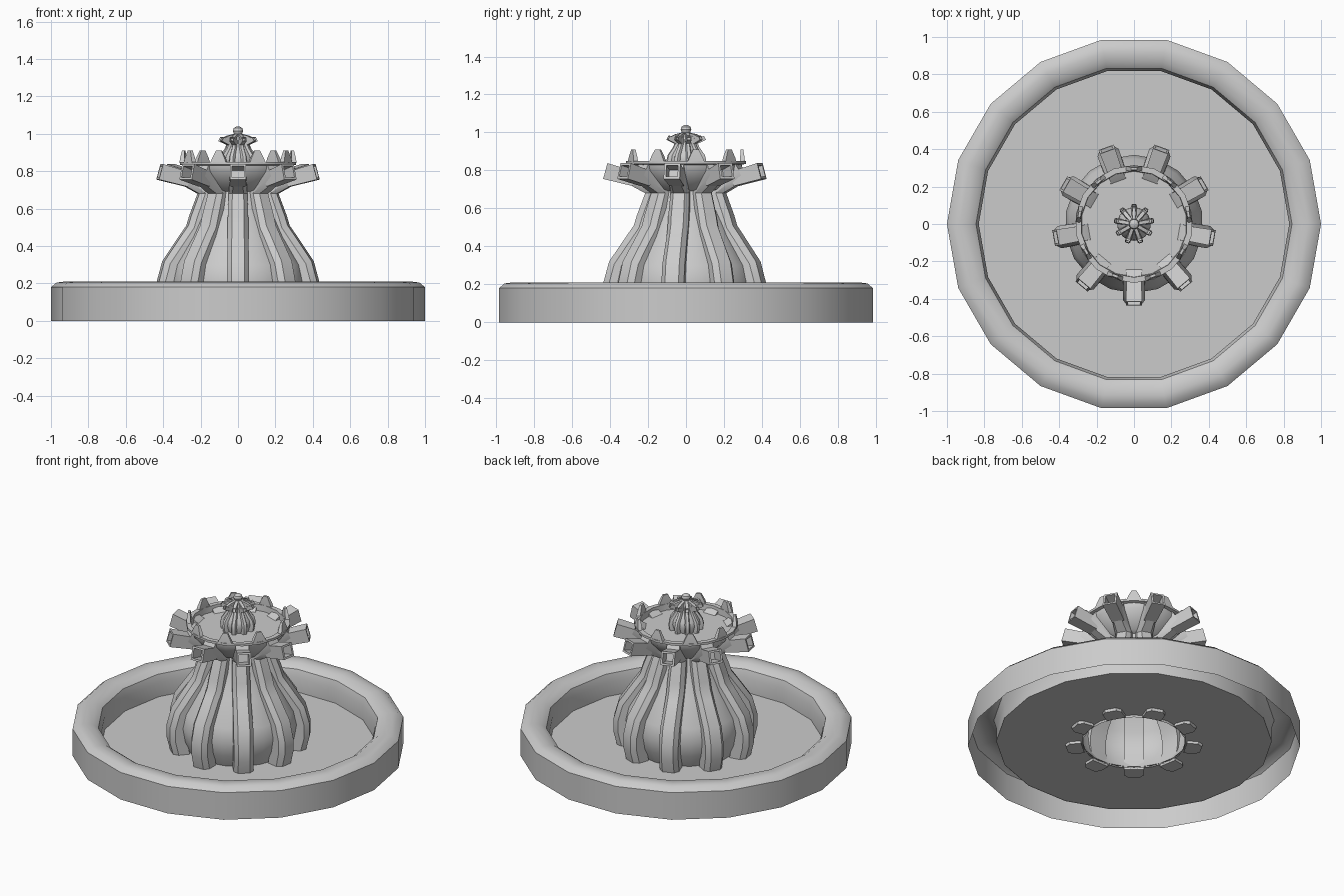
import bpy
import bmesh
from math import sin, cos, pi, radians, hypot

if "Cube" in bpy.data.objects:
    bpy.data.objects.remove(bpy.data.objects["Cube"])

FRONT = -pi / 2


def build(name, loop_sets, caps=(False, False), angle=35):
    """Skin stacks of closed point loops into one object."""
    bm = bmesh.new()
    for loops in loop_sets:
        rings = [[bm.verts.new(p) for p in lp] for lp in loops]
        n = len(rings[0])
        for a, b in zip(rings, rings[1:]):
            for i in range(n):
                j = (i + 1) % n
                bm.faces.new((a[i], a[j], b[j], b[i]))
        if caps[0]:
            bm.faces.new(rings[0][::-1])
        if caps[1]:
            bm.faces.new(rings[-1])
    bmesh.ops.recalc_face_normals(bm, faces=bm.faces[:])
    me = bpy.data.meshes.new(name)
    bm.to_mesh(me)
    bm.free()
    ob = bpy.data.objects.new(name, me)
    bpy.context.collection.objects.link(ob)
    bpy.ops.object.select_all(action='DESELECT')
    ob.select_set(True)
    bpy.context.view_layer.objects.active = ob
    bpy.ops.object.shade_smooth_by_angle(angle=radians(angle))
    return ob


def lathe(name, profile, seg=18, phase=0.0, caps=(False, False)):
    loops = [[(r * cos(phase + 2 * pi * i / seg), r * sin(phase + 2 * pi * i / seg), z)
              for i in range(seg)] for r, z in profile]
    return build(name, [loops], caps)


def radial(name, loops, phase, caps=(True, True), count=9):
    """Repeat loops of (radius, sideways, height) points around the axis."""
    sets = []
    for k in range(count):
        a = phase + 2 * pi * k / count
        c, s = cos(a), sin(a)
        sets.append([[(r * c - t * s, r * s + t * c, z) for r, t, z in lp] for lp in loops])
    return build(name, sets, caps)


def rib_loops(path, depth):
    """Tapered rib section swept along (radius, height, half width) points."""
    loops = []
    for i, (r, z, w) in enumerate(path):
        p, q = path[max(i - 1, 0)], path[min(i + 1, len(path) - 1)]
        dr, dz = q[0] - p[0], q[1] - p[1]
        d = hypot(dr, dz)
        ir, iz = r - depth * dz / d, z + depth * dr / d
        if i == 0:
            iz = z
        m = r + (ir - r) * .3, z + (iz - z) * .3
        loops.append([(ir, -w, iz), (m[0], -w, m[1]), (r, -w * .6, z),
                      (r, w * .6, z), (m[0], w, m[1]), (ir, w, iz)])
    return loops


def spout_loops(r0, z0, r1, z1, h, wall, recess):
    """Square tube with an open outer end."""
    d = hypot(r1 - r0, z1 - z0)
    ur, uz = (r1 - r0) / d, (z1 - z0) / d

    def square(dist, s):
        cr, cz = r0 + ur * dist, z0 + uz * dist
        return [(cr - uz * v * s, t * s, cz + ur * v * s)
                for t, v in ((-1, -1), (1, -1), (1, 1), (-1, 1))]
    return [square(0, h * .9), square(d, h), square(d, h - wall), square(d - recess, h - wall)]


# basin wall and lower water
lathe("basin_wall", [(1, 0), (1, .18), (.97, .205), (.93, .21), (.88, .205),
                     (.845, .18), (.83, .13), (.83, .035)])
lathe("basin_water", [(.83, .037), (.31, .037)])

# column body with nine ribs
lathe("column_body", [(.31, .025), (.355, .12), (.37, .21), (.35, .3), (.26, .45),
                      (.225, .53), (.19, .6), (.165, .7)], phase=FRONT)
radial("column_ribs", rib_loops([(.41, .02, .06), (.435, .12, .06), (.435, .21, .06),
                                 (.405, .32, .06), (.31, .46, .055), (.275, .51, .055),
                                 (.26, .56, .055), (.215, .68, .05), (.27, .71, .045),
                                 (.34, .75, .04)], .1), FRONT)

# upper bowl, its water, spouts and crown
lathe("upper_bowl", [(.165, .69), (.2, .7), (.29, .80), (.295, .83), (.315, .835),
                     (.315, .85), (.285, .85), (.28, .79)], phase=FRONT)
lathe("upper_water", [(.282, .81), (.01, .81)], phase=FRONT, caps=(False, True))
radial("bowl_spouts", spout_loops(.27, .755, .425, .797, .043, .012, .09), FRONT)
radial("crown_teeth", [[(.285, -.045, .845), (.31, -.045, .845), (.31, .045, .845), (.285, .045, .845)],
                       [(.285, -.035, .87), (.308, -.035, .87), (.308, .035, .87), (.285, .035, .87)],
                       [(.288, -.015, .91), (.302, -.015, .91), (.302, .015, .91), (.288, .015, .91)]],
       -FRONT)

# small ribbed finial
lathe("finial_body", [(.075, .80), (.09, .85), (.085, .88), (.06, .92), (.045, .95),
                      (.04, .98), (.022, 1.0), (.028, 1.015), (.024, 1.03), (.008, 1.04)],
      phase=FRONT, caps=(False, True))
radial("finial_ribs", rib_loops([(.1, .80, .015), (.108, .845, .015), (.1, .88, .015),
                                 (.072, .92, .013), (.06, .945, .012), (.075, .96, .011)], .03),
       -FRONT)
radial("finial_spouts", spout_loops(.045, .945, .1, .972, .012, .003, .02), -FRONT)
radial("finial_petals", [[(.018, -.008, 1.0), (.018, .008, 1.0), (.018, .008, .97), (.018, -.008, .97)],
                         [(.06, -.01, .99), (.06, .01, .99), (.06, .01, .97), (.06, -.01, .97)],
                         [(.085, -.008, .978), (.085, .008, .978), (.085, .008, .968), (.085, -.008, .968)]],
       -FRONT)
